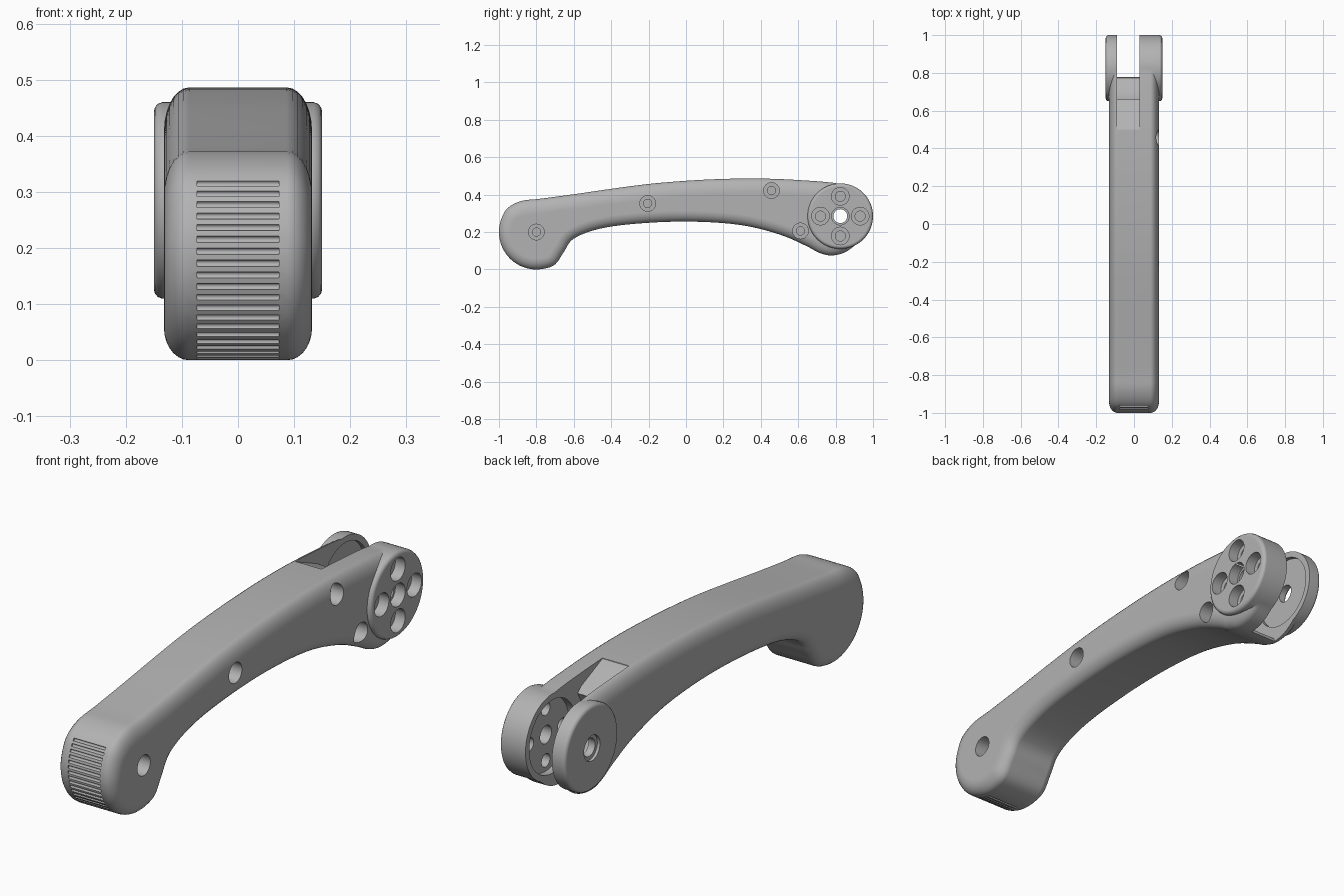
import bpy, bmesh, math
from mathutils import Vector, Matrix

cube = bpy.data.objects.get("Cube")
if cube:
    bpy.data.objects.remove(cube, do_unlink=True)

grey = bpy.data.materials.new("plain_grey")
grey.use_nodes = True
COLOUR = (0.45, 0.45, 0.45, 1)
grey.diffuse_color = COLOUR
grey.node_tree.nodes["Principled BSDF"].inputs["Base Color"].default_value = COLOUR

PIVOT = (0.825, 0.285)      # y, z of the hinge axis
BULB = (-0.8, 0.2)          # y, z of the rounded grip end


def finish(bm, name):
    bmesh.ops.recalc_face_normals(bm, faces=bm.faces)
    mesh = bpy.data.meshes.new(name)
    bm.to_mesh(mesh)
    bm.free()
    mesh.materials.append(grey)
    obj = bpy.data.objects.new(name, mesh)
    bpy.context.collection.objects.link(obj)
    return obj


def polar(centre, radius, degrees):
    a = math.radians(degrees)
    return (centre[0] + radius * math.cos(a), centre[1] + radius * math.sin(a))


def add_rod(bm, centre, radius, x0, x1, sides=40):
    """Cylinder along x added to a bmesh."""
    place = Matrix.Translation(((x0 + x1) / 2, *centre)) @ Matrix.Rotation(math.pi / 2, 4, 'Y')
    bmesh.ops.create_cone(bm, cap_ends=True, segments=sides, radius1=radius,
                          radius2=radius, depth=x1 - x0, matrix=place)


def loft(name, rings):
    """Skin closed rings of points and cap both ends."""
    bm = bmesh.new()
    rows = [[bm.verts.new(p) for p in ring] for ring in rings]
    n = len(rows[0])
    for a, b in zip(rows, rows[1:]):
        for i in range(n):
            bm.faces.new((a[i], a[(i + 1) % n], b[(i + 1) % n], b[i]))
    bm.faces.new(rows[0])
    bm.faces.new(rows[-1])
    return finish(bm, name)


def combine(target, other, operation):
    mod = target.modifiers.new(operation.lower(), 'BOOLEAN')
    mod.operation, mod.object, mod.solver = operation, other, 'EXACT'
    bpy.context.view_layer.objects.active = target
    bpy.ops.object.modifier_apply(modifier=mod.name)
    bpy.data.objects.remove(other, do_unlink=True)


def cut_rods(target, rods, sides=40):
    bm = bmesh.new()
    for rod in rods:
        add_rod(bm, *rod, sides=sides)
    combine(target, finish(bm, "cutter"), 'DIFFERENCE')


def smooth_closed(points, steps=5):
    """Closed Catmull-Rom curve through the points."""
    pts = [Vector(p) for p in points]
    n, out = len(pts), []
    for i in range(n):
        a, b, c, d = (pts[(i + k) % n] for k in (-1, 0, 1, 2))
        for s in range(steps):
            t = s / steps
            out.append(0.5 * (2 * b + (c - a) * t + (2 * a - 5 * b + 4 * c - d) * t ** 2
                              + (3 * b - a - 3 * c + d) * t ** 3))
    return out


# Handle body: side outline, running anticlockwise from the top of the bulb
outline = [polar(BULB, 0.2, a) for a in range(140, 301, 20)]
outline += [(-0.652, 0.095), (-0.6, 0.165), (-0.46, 0.218), (-0.25, 0.246), (0.02, 0.256),
            (0.29, 0.238), (0.5, 0.187), (0.64, 0.127), (0.715, 0.088), (0.785, 0.075),
            (0.865, 0.1)]
outline += [polar(PIVOT, 0.165, a) for a in (-40, -10, 20, 50)]
outline += [(0.82, 0.458), (0.6, 0.478), (0.4, 0.486), (0.2, 0.484), (0, 0.474), (-0.2, 0.457),
            (-0.4, 0.431), (-0.6, 0.402), (-0.78, 0.378), (-0.88, 0.366)]
curve = smooth_closed(outline)
count = len(curve)
normals = []
for i in range(count):
    t = (curve[(i + 1) % count] - curve[i - 1]).normalized()
    normals.append(Vector((t.y, -t.x)))

# Soft edges: rings step inward towards each flat side, more along the top
half = []
for k in range(8):
    a = math.radians(90 * k / 7)
    half.append((0.132 - 0.045 * (1 - math.sin(a)), 0.058 * (1 - math.cos(a))))
section = [(-x, d) for x, d in reversed(half)] + half
rings = []
for x, d in section:
    ring = []
    for p, n in zip(curve, normals):
        q = p - n * d * (1 + 0.35 * max(n.y, 0))
        ring.append((x, q.x, q.y))
    rings.append(ring)
handle = loft("handle", rings)

# Hinge discs on both sides, with rounded rims
rim = [(0.15, 0.158), (0.148, 0.166), (0.143, 0.172), (0.135, 0.175)]
for side, inner in ((1, 0.02), (-1, 0.08)):
    disc = [[(side * x, *polar(PIVOT, r, 360 * i / 72)) for i in range(72)]
            for x, r in rim + [(inner, 0.175)]]
    combine(handle, loft("hinge_disc", disc), 'UNION')

# Fork slot with a sloped floor and a round clearance
floor = [(0.48, 0.56), (0.5, 0.481), (0.64, 0.42)]
floor += [polar(PIVOT, 0.2, a) for a in range(145, 256, 10)]
floor += [(0.8, 0.02), (1.1, 0.02), (1.1, 0.56)]
combine(handle, loft("cutter", [[(x, *p) for p in floor] for x in (-0.09, 0.03)]), 'DIFFERENCE')

# Round recess in the inner face of each fork arm
cut_rods(handle, [(PIVOT, 0.15, -0.108, 0.06)], 64)

# Hinge holes: through bores, then counterbores
ports = [polar(PIVOT, 0.106, a) for a in (0, 90, 180, 270)]
cut_rods(handle, [(PIVOT, 0.037, -0.3, 0.3)] + [(p, 0.027, 0, 0.3) for p in ports])
cut_rods(handle, [(p, 0.047, 0.105, 0.3) for p in ports + [PIVOT]]
         + [(PIVOT, 0.052, -0.3, -0.138)])

# Screw holes along the handle
screws = [BULB, (-0.205, 0.353), (0.457, 0.422), (0.612, 0.206)]
cut_rods(handle, [(p, 0.022, 0.05, 0.16) for p in screws])
cut_rods(handle, [(p, 0.042, 0.075, 0.3) for p in screws])

# Thumb grooves around the bulb
cut_rods(handle, [(polar(BULB, 0.2, 145 + 6.1 * i), 0.0058, -0.073, 0.073)
                  for i in range(20)], 12)

# Shading
bpy.ops.object.select_all(action='DESELECT')
handle.select_set(True)
bpy.context.view_layer.objects.active = handle
bpy.ops.object.shade_smooth_by_angle(angle=math.radians(32))
weighted = handle.modifiers.new("even_normals", 'WEIGHTED_NORMAL')
weighted.keep_sharp = True
